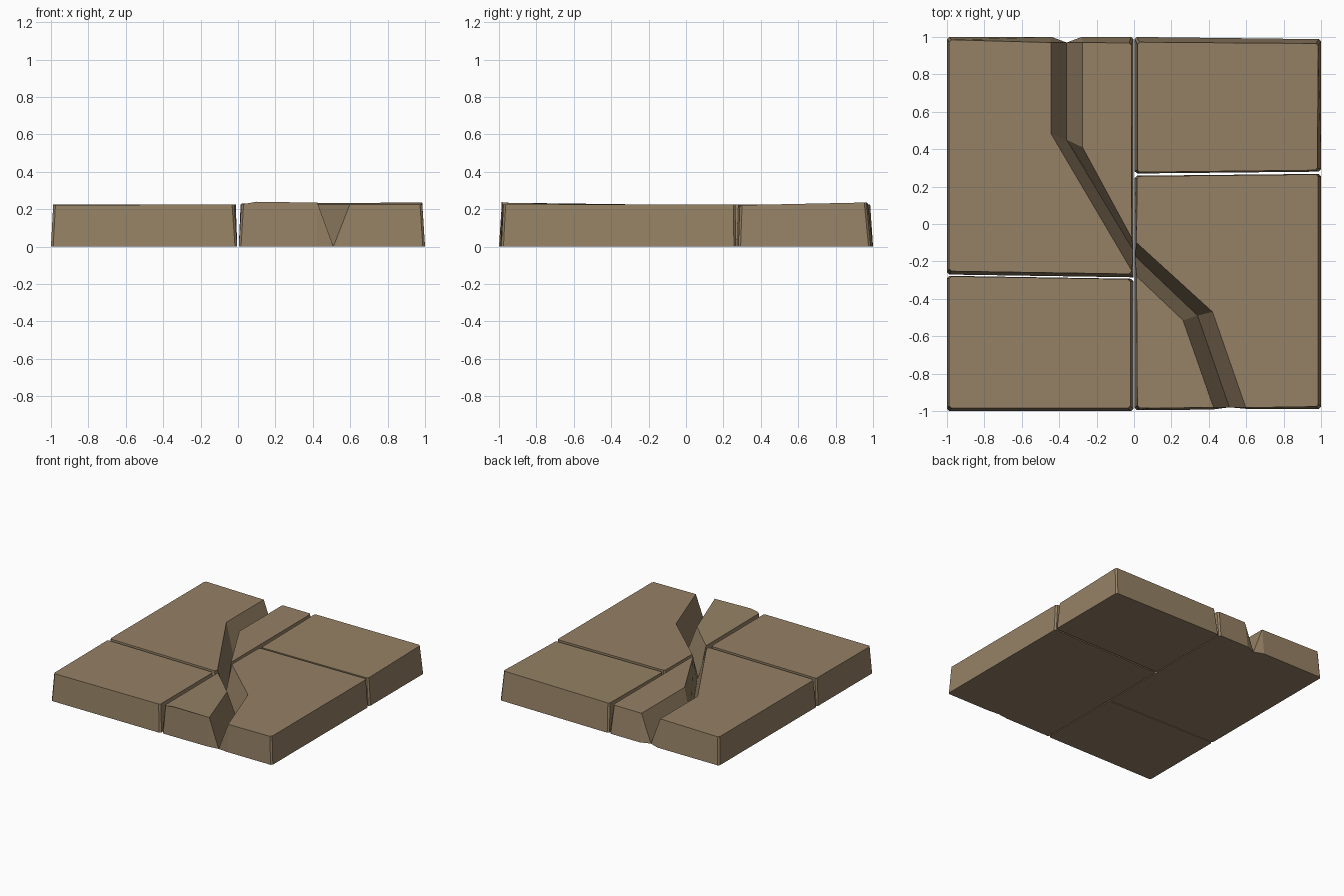
import bpy, bmesh

if "Cube" in bpy.data.objects:
    bpy.data.objects.remove(bpy.data.objects["Cube"])

stone = bpy.data.materials.new("stone")
stone.diffuse_color = (0.30, 0.22, 0.13, 1)
stone.use_nodes = True
stone.node_tree.nodes["Principled BSDF"].inputs["Base Color"].default_value = stone.diffuse_color
TOP = 0.226


def slab(name, bottom, top, corners):
    """Loft a bottom outline to a top outline, then chip the listed upright corners."""
    bm = bmesh.new()
    lo = [bm.verts.new((x, y, 0)) for x, y in bottom]
    hi = [bm.verts.new((p[0], p[1], p[2] if len(p) > 2 else TOP)) for p in top]
    n = len(lo)
    bm.faces.new(lo[::-1])
    bm.faces.new(hi)
    for i in range(n):
        j = (i + 1) % n
        bm.faces.new((lo[i], lo[j], hi[j], hi[i]))
    edges = [bm.edges.get((lo[i], hi[i])) for i in corners]
    bmesh.ops.bevel(bm, geom=edges, offset=0.012, segments=1, affect='EDGES')
    bmesh.ops.remove_doubles(bm, verts=bm.verts[:], dist=0.0005)
    bmesh.ops.recalc_face_normals(bm, faces=bm.faces[:])
    me = bpy.data.meshes.new(name)
    bm.to_mesh(me)
    bm.free()
    me.materials.append(stone)
    ob = bpy.data.objects.new(name, me)
    bpy.context.collection.objects.link(ob)


# Whole slabs
slab("front_left_slab",
     [(-1, -1), (-.004, -1), (-.004, -.293), (-1, -.277)],
     [(-.988, -.985, .222), (-.02, -.985), (-.02, -.295), (-.988, -.28)],
     [0, 1, 2, 3])
slab("back_right_slab",
     [(.004, .27), (1, .28), (1, .988), (.004, 1)],
     [(.018, .277, .222), (.98, .288, .222), (.985, .965, .236), (.018, .972, .23)],
     [0, 1, 2, 3])

# Back left slab, split in two by the V-shaped crack
slab("back_left_slab_outer",
     [(-1, -.27), (-.004, -.285), (-.004, -.14), (-.36, .45), (-.36, .97), (-.44, 1), (-1, 1)],
     [(-.988, -.252), (-.025, -.267), (-.012, -.25), (-.445, .485), (-.445, .97), (-.445, .97),
      (-.988, .985)],
     [0, 6])
slab("back_left_slab_inner",
     [(-.004, -.14), (-.004, 1), (-.28, 1), (-.36, .97), (-.36, .45)],
     [(-.012, -.075), (-.014, .968), (-.275, .97), (-.275, .97), (-.275, .41)],
     [1])

# Front right slab, split in two by the same crack
slab("front_right_slab_inner",
     [(.004, -.995), (.1, -.995), (.42, -.992), (.51, -.98), (.34, -.49), (.004, -.17)],
     [(.018, -.982, .226), (.1, -.985, .24), (.425, -.98, .235), (.425, -.98, .235),
      (.262, -.515), (.014, -.28)],
     [0])
slab("front_right_slab_outer",
     [(.51, -.98), (.6, -.988), (1, -.988), (1, .268), (.004, .258), (.004, -.17), (.34, -.49)],
     [(.598, -.982), (.598, -.982), (.985, -.976), (.985, .265), (.016, .255), (.014, -.1),
      (.42, -.47)],
     [2, 3, 4])
